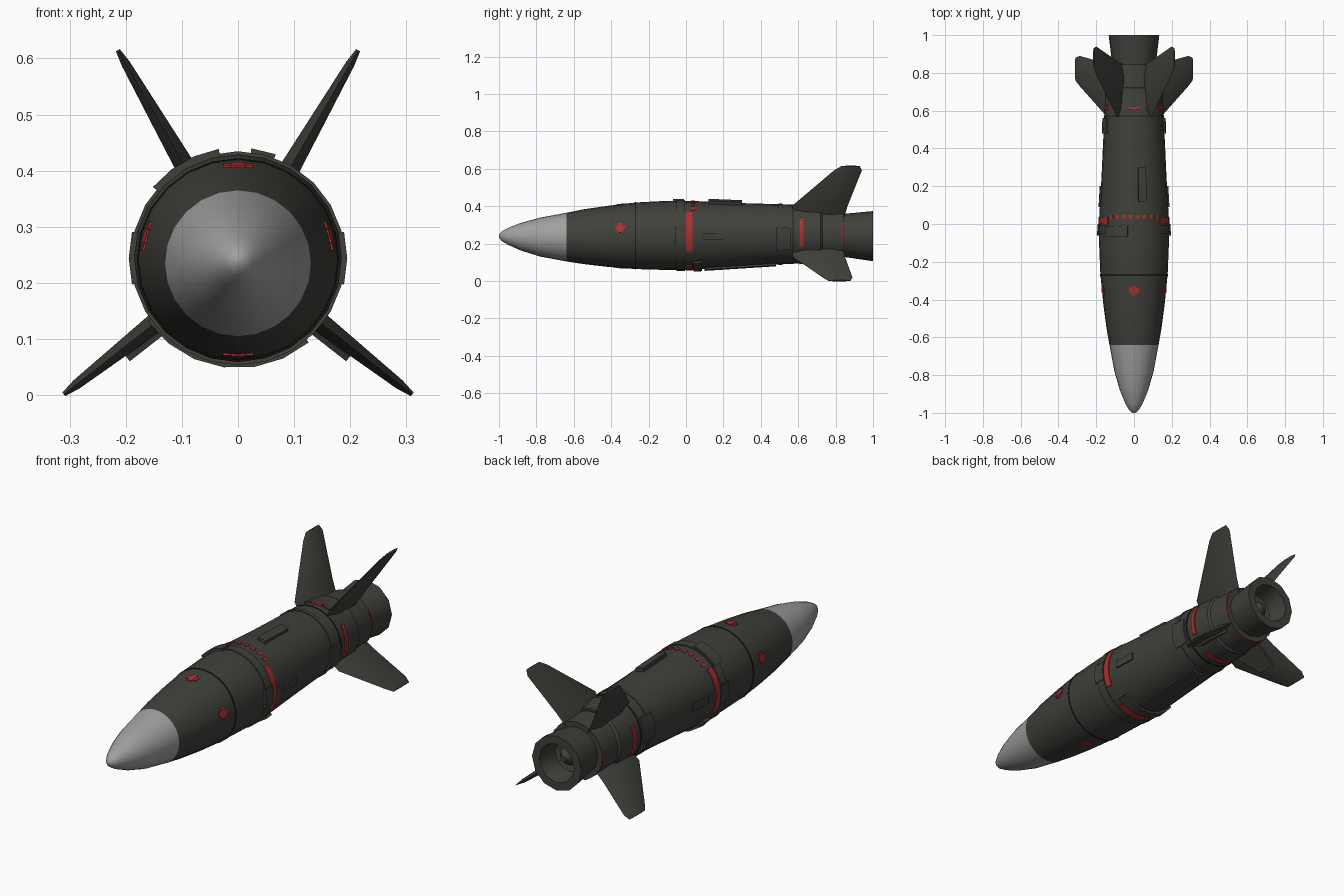
import bpy, bmesh, math
from mathutils import Vector

if "Cube" in bpy.data.objects:
    bpy.data.objects.remove(bpy.data.objects["Cube"])


def material(name, rgb):
    m = bpy.data.materials.new(name)
    m.diffuse_color = (*rgb, 1)
    m.use_nodes = True
    m.node_tree.nodes["Principled BSDF"].inputs["Base Color"].default_value = m.diffuse_color
    return m


OLIVE = material("dark olive", (0.05, 0.052, 0.042))
GREY = material("nose grey", (0.35, 0.35, 0.35))
RED = material("marking red", (0.40, 0.03, 0.03))
BLACK = material("seam black", (0.012, 0.012, 0.011))


def finish(name, bm, mat, smooth=35):
    bmesh.ops.recalc_face_normals(bm, faces=bm.faces)
    mesh = bpy.data.meshes.new(name)
    bm.to_mesh(mesh)
    bm.free()
    mesh.materials.append(mat)
    ob = bpy.data.objects.new(name, mesh)
    bpy.context.collection.objects.link(ob)
    if smooth:
        bpy.context.view_layer.objects.active = ob
        ob.select_set(True)
        bpy.ops.object.shade_smooth_by_angle(angle=math.radians(smooth))
        ob.select_set(False)
    return ob


def loft(name, rings, mat, smooth=35):
    """Skin a list of closed rings and cap both ends."""
    bm = bmesh.new()
    rows = [[bm.verts.new(p) for p in ring] for ring in rings]
    n = len(rows[0])
    for a, b in zip(rows, rows[1:]):
        for i in range(n):
            bm.faces.new((a[i], a[(i + 1) % n], b[(i + 1) % n], b[i]))
    bm.faces.new(rows[0])
    bm.faces.new(rows[-1])
    return finish(name, bm, mat, smooth)


def polar(y, r, a, cz):
    a = math.radians(a)
    return Vector((r * math.cos(a), y, cz + r * math.sin(a)))


def turned(name, profile, sides, mat, smooth=35):
    """Body of revolution along y; profile holds (y, radius, centre height)."""
    return loft(name, [[polar(y, r, 360 * i / sides, cz) for i in range(sides)]
                       for y, r, cz in profile], mat, smooth)


HULL = [(-0.64, 0.13, 0.235), (-0.55, 0.146, 0.237), (-0.42, 0.163, 0.239),
        (-0.27, 0.178, 0.242), (-0.1, 0.185, 0.244), (0.04, 0.184, 0.244),
        (0.25, 0.172, 0.246), (0.49, 0.161, 0.25), (0.575, 0.158, 0.25)]
TAIL = [(0.575, 0.156, 0.25), (0.72, 0.152, 0.247), (0.73, 0.143, 0.246), (0.845, 0.138, 0.244)]


def surface(y):
    """Radius and centre height of the hull at y."""
    pts = HULL + TAIL[1:]
    for a, b in zip(pts, pts[1:]):
        if y <= b[0]:
            t = (y - a[0]) / (b[0] - a[0])
            return a[1] + t * (b[1] - a[1]), a[2] + t * (b[2] - a[2])
    return pts[-1][1:]


def plate(name, y0, y1, a0, a1, height, mat):
    """Curved block that follows the hull between two angles."""
    steps = max(1, round((a1 - a0) / 15))
    rings = []
    for i in range(steps + 1):
        a = a0 + (a1 - a0) * i / steps
        (r0, c0), (r1, c1) = surface(y0), surface(y1)
        rings.append([polar(y0, r0 - 0.015, a, c0), polar(y0, r0 + height, a, c0),
                      polar(y1, r1 + height, a, c1), polar(y1, r1 - 0.015, a, c1)])
    return loft(name, rings, mat, 30)


def collar(name, y0, y1, height, mat, sides=24):
    (r0, c0), (r1, c1) = surface(y0), surface(y1)
    return turned(name, [(y0, r0 - 0.01, c0), (y0, r0 + height, c0),
                         (y1, r1 + height, c1), (y1, r1 - 0.01, c1)], sides, mat)


# Nose, hull and tail section
turned("nose_cone", [(-1, 0.008, 0.24), (-0.985, 0.026, 0.24), (-0.95, 0.046, 0.239),
                     (-0.88, 0.075, 0.237), (-0.78, 0.104, 0.235), (-0.64, 0.13, 0.235)], 24, GREY, 50)
turned("hull", HULL, 24, OLIVE)
turned("tail_section", TAIL, 24, OLIVE)

# Hollow engine nozzle with an inner plug
turned("nozzle", [(0.82, 0.114, 0.244), (0.85, 0.116, 0.244), (1, 0.134, 0.24), (1, 0.095, 0.24),
                  (0.95, 0.085, 0.241), (0.9, 0.08, 0.242), (0.89, 0.05, 0.242)], 12, OLIVE)
turned("nozzle_plug", [(0.87, 0.05, 0.242), (0.91, 0.045, 0.242), (0.95, 0.015, 0.242)], 10, OLIVE)

# Seams and joint collars
collar("front_seam", -0.274, -0.266, 0.002, BLACK)
collar("middle_collar", -0.05, -0.005, 0.006, OLIVE)
collar("rear_collar", 0.495, 0.515, 0.004, OLIVE)
collar("tail_seam", 0.569, 0.575, 0.002, BLACK)
plate("clamp_top", -0.07, -0.01, 100, 140, 0.013, OLIVE)
plate("clamp_bottom", 0.04, 0.085, 215, 310, 0.012, OLIVE)

# Raised access panels
plate("top_hatch", 0.12, 0.3, 70, 83, 0.017, OLIVE)
plate("tail_hatch", 0.61, 0.73, 65, 115, 0.006, OLIVE)
plate("belly_duct", 0.1, 0.48, 262, 285, 0.01, OLIVE)
for side, a in (("right", 0), ("left", 180)):
    plate(side + "_clamp", -0.06, 0.0, a - 14, a + 14, 0.01, OLIVE)
    plate(side + "_rear_hatch", 0.48, 0.56, a - 30, a + 12, 0.009, OLIVE)
    plate(side + "_side_hatch", 0.09, 0.2, a - 8, a + 3, 0.007, OLIVE)

# Red bands: solid at the sides and belly, dashed across the top
plate("right_red_band", 0.0, 0.034, -27, 42, 0.004, RED)
plate("left_red_band", 0.0, 0.034, 138, 207, 0.004, RED)
plate("belly_red_band", 0.0, 0.034, 240, 300, 0.004, RED)
for i in range(8):
    a = 47 + i * 11.4
    plate("top_red_dash", 0.028, 0.048, a, a + 6, 0.003, RED)
for a in (0, 180, 270):
    plate("tail_red_band", 0.607, 0.629, a - 24, a + 34 if a == 0 else a + 28, 0.004, RED)
    plate("thin_tail_red_band", 0.836, 0.843, a - 22, a + 28, 0.003, RED)
plate("tail_top_red_mark", 0.605, 0.62, 80, 100, 0.008, RED)

# Red spots on the front of the hull
for name, a in (("right", 15), ("top", 90), ("left", 165), ("bottom", 270)):
    plate(name + "_red_spot", -0.365, -0.34, a - 9, a + 9, 0.003, RED)
    plate(name + "_red_spot_centre", -0.378, -0.327, a - 4, a + 4, 0.003, RED)


def fin(name, angle, stations):
    """Tapered blade with bevelled edges; stations hold (radius, front y, back y, half thickness)."""
    a = math.radians(angle)
    out = Vector((math.cos(a), 0, math.sin(a)))
    across = Vector((-math.sin(a), 0, math.cos(a)))
    rings = []
    for r, y0, y1, t in stations:
        d = (y1 - y0) * 0.25
        section = [(y0, 0), (y0 + d, t), (y1 - d, t), (y1, 0), (y1 - d, -t), (y0 + d, -t)]
        rings.append([out * r + across * s + Vector((0, y, 0.244)) for y, s in section])
    loft(name, rings, OLIVE, 15)


UPPER = [(0.11, 0.57, 0.845, 0.018), (0.185, 0.57, 0.865, 0.018),
         (0.40, 0.79, 0.94, 0.008), (0.428, 0.83, 0.93, 0.004)]
LOWER = [(0.11, 0.57, 0.84, 0.018), (0.185, 0.57, 0.85, 0.018),
         (0.365, 0.73, 0.89, 0.009), (0.394, 0.76, 0.88, 0.004)]
for side, up, low in (("right", 60, -38), ("left", 120, 218)):
    fin(side + "_upper_fin", up, UPPER)
    fin(side + "_lower_fin", low, LOWER)
    # Small mounting block under the lower fin
    sign = 1 if side == "right" else -1
    a = math.radians(-38)
    rings = []
    for r, y0, y1 in ((0.14, 0.63, 0.8), (0.265, 0.7, 0.79)):
        rings.append([Vector((sign * (r * math.cos(a) + s * math.sin(a)), y,
                              0.244 + r * math.sin(a) - s * math.cos(a)))
                      for y, s in ((y0, 0), (y1, 0), (y1, 0.026), (y0, 0.026))])
    loft(side + "_fin_block", rings, OLIVE, 0)
